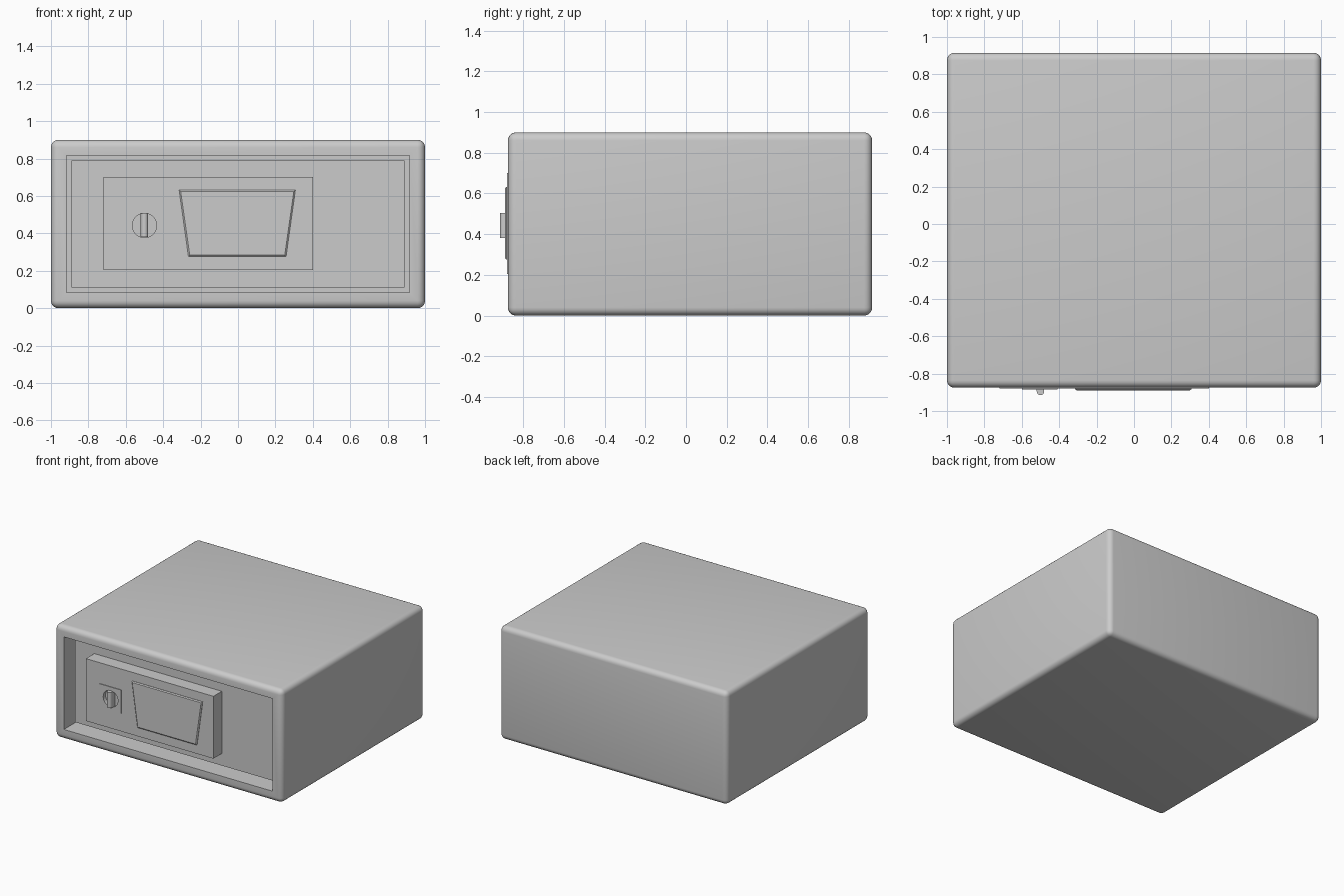
import bpy, bmesh, math
from mathutils import Vector, Matrix

if "Cube" in bpy.data.objects:
    bpy.data.objects.remove(bpy.data.objects["Cube"])


def finish(name, bm):
    bmesh.ops.recalc_face_normals(bm, faces=bm.faces)
    me = bpy.data.meshes.new(name)
    bm.to_mesh(me)
    bm.free()
    ob = bpy.data.objects.new(name, me)
    bpy.context.collection.objects.link(ob)
    return ob


def smooth(ob, deg=35):
    bpy.ops.object.select_all(action='DESELECT')
    ob.select_set(True)
    bpy.context.view_layer.objects.active = ob
    bpy.ops.object.shade_smooth_by_angle(angle=math.radians(deg))


def box_bm(x0, x1, y0, y1, z0, z1):
    bm = bmesh.new()
    m = Matrix.Translation(((x0 + x1) / 2, (y0 + y1) / 2, (z0 + z1) / 2)) @ \
        Matrix.Diagonal((x1 - x0, y1 - y0, z1 - z0, 1))
    bmesh.ops.create_cube(bm, size=1, matrix=m)
    return bm


def box(name, *dims):
    return finish(name, box_bm(*dims))


def cut(ob, cutter):
    mod = ob.modifiers.new("cut", 'BOOLEAN')
    mod.object = cutter
    mod.operation = 'DIFFERENCE'
    mod.solver = 'EXACT'


# Rounded body, front face inset and pushed in to form the door recess
bm = box_bm(-1, 1, -0.875, 0.915, 0, 0.9)
bmesh.ops.bevel(bm, geom=bm.edges[:], offset=0.04, segments=5, profile=0.5, affect='EDGES')
front = max((f for f in bm.faces if f.normal.y < -0.99), key=lambda f: f.calc_area())
bmesh.ops.inset_region(bm, faces=[front], thickness=0.06)
ext = bmesh.ops.extrude_discrete_faces(bm, faces=[front])
bmesh.ops.translate(bm, verts=ext["faces"][0].verts[:], vec=(0, 0.155, 0))
smooth(finish("safe_body", bm))

# Door with a thin gap all round, and the raised control panel
box("door", -0.89, 0.89, -0.775, -0.715, 0.11, 0.79)
panel = box("control_panel", -0.72, 0.40, -0.88, -0.77, 0.205, 0.70)

# Lock plate with a round well
lock = box("lock_plate", -0.598, -0.408, -0.885, -0.875, 0.35, 0.535)
bm = bmesh.new()
bmesh.ops.create_cone(bm, cap_ends=True, segments=32, radius1=0.065, radius2=0.065, depth=0.06,
                      matrix=Matrix.Translation((-0.5, -0.885, 0.442)) @ Matrix.Rotation(math.pi / 2, 4, 'X'))
well = finish("well_cutter", bm)
well.hide_render = True
well.hide_viewport = False
well.display_type = 'WIRE'
cut(panel, well)
cut(lock, well)

# Turning grip with a rounded front
bm = bmesh.new()
profile = [(-0.02, -0.85)] + [(-0.02 * math.cos(a), -0.895 - 0.02 * math.sin(a))
                              for a in (math.pi * i / 8 for i in range(9))] + [(0.02, -0.85)]
face = bm.faces.new([bm.verts.new((-0.5 + x, y, 0.38)) for x, y in profile])
ext = bmesh.ops.extrude_face_region(bm, geom=[face])
bmesh.ops.translate(bm, verts=[v for v in ext["geom"] if isinstance(v, bmesh.types.BMVert)],
                    vec=(0, 0, 0.125))
smooth(finish("lock_grip", bm))

# Keypad cover: tapered plate with a chamfered front edge
bm = bmesh.new()
outline = [(-0.315, 0.632), (0.307, 0.632), (0.257, 0.275), (-0.265, 0.275)]
face = bm.faces.new([bm.verts.new((x, -0.875, z)) for x, z in outline])
ext = bmesh.ops.extrude_face_region(bm, geom=[face])
cap = next(g for g in ext["geom"] if isinstance(g, bmesh.types.BMFace))
for v in cap.verts:
    v.co.y = -0.883
bmesh.ops.inset_region(bm, faces=[cap], thickness=0.011)
for v in cap.verts:
    v.co.y = -0.89
finish("keypad_cover", bm)
